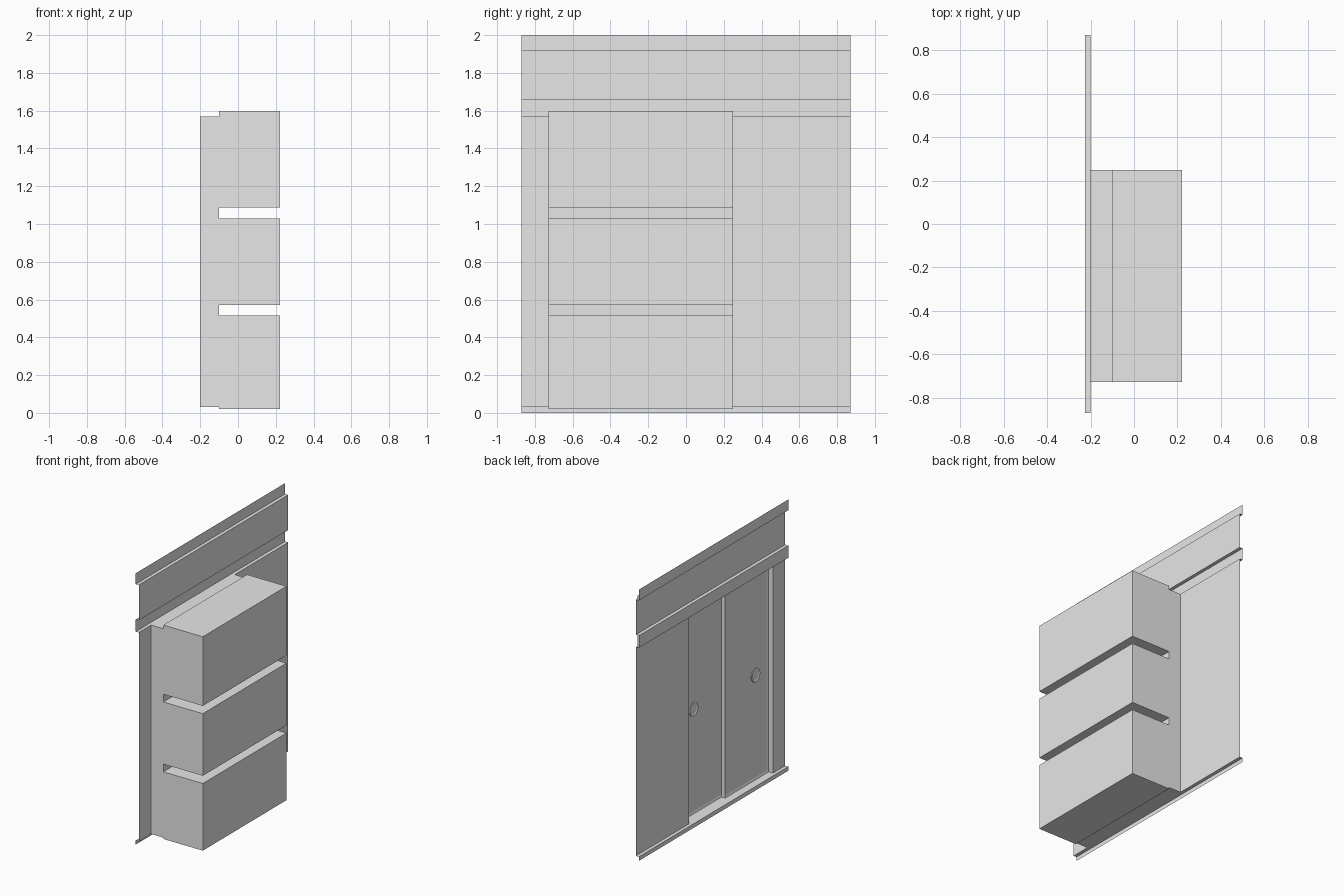
import bpy, bmesh, math
from mathutils import Matrix, Vector

cube = bpy.data.objects.get("Cube")
if cube:
    bpy.data.objects.remove(cube, do_unlink=True)

grey = bpy.data.materials.new("light grey")
grey.use_nodes = True
grey.diffuse_color = (0.8, 0.8, 0.8, 1)
grey.node_tree.nodes["Principled BSDF"].inputs["Base Color"].default_value = (0.8, 0.8, 0.8, 1)

WALL, RAIL, BACK, FRONT = -0.2, -0.225, -0.1, 0.222   # depths along x
Y0, Y1, END = -0.727, 0.248, 0.87                     # closet sides, wall end
SILL, LINTEL = 0.03, 1.57


def finish(name, bm):
    mesh = bpy.data.meshes.new(name)
    bm.to_mesh(mesh)
    bm.free()
    mesh.materials.append(grey)
    obj = bpy.data.objects.new(name, mesh)
    bpy.context.collection.objects.link(obj)
    return obj


def sheet(name, profile, y0, y1):
    """Open (x, z) profile drawn along y."""
    bm = bmesh.new()
    rows = [[bm.verts.new((x, y, z)) for x, z in profile] for y in (y1, y0)]
    for i in range(len(profile) - 1):
        bm.faces.new((rows[0][i], rows[0][i + 1], rows[1][i + 1], rows[1][i]))
    return finish(name, bm)


def box(lo, hi):
    bm = bmesh.new()
    bmesh.ops.create_cube(bm, size=1)
    lo, hi = Vector(lo), Vector(hi)
    bmesh.ops.scale(bm, vec=hi - lo, verts=bm.verts)
    bmesh.ops.translate(bm, vec=(lo + hi) / 2, verts=bm.verts)
    bm.normal_update()
    return bm


def remove_faces(bm, test):
    bmesh.ops.delete(bm, geom=[f for f in bm.faces if test(f.normal)], context='FACES')


# Wall with stepped rails
sheet("upper_wall", [(RAIL, 2.0), (RAIL, 1.92), (WALL, 1.92), (WALL, 1.66),
                     (RAIL, 1.66), (RAIL, LINTEL), (WALL, LINTEL)], -END, END)
sheet("bottom_rail", [(WALL, SILL), (RAIL, SILL), (RAIL, 0)], -END, END)
for name, a, b in (("right_wall_panel", -END, Y0), ("left_wall_panel", Y1, END)):
    sheet(name, [(WALL, LINTEL), (WALL, SILL)], a, b)

# Door channel, open to the room and to the compartments
bm = box((WALL, Y0, SILL), (BACK, Y1, LINTEL))
remove_faces(bm, lambda n: abs(n.x) > 0.9)
finish("door_channel", bm)

# Three storage compartments, open towards the doors
levels = [(0.02, 0.515), (0.572, 1.03), (1.087, 1.597)]
for name, (z0, z1) in zip(("lower", "middle", "upper"), levels):
    bm = box((BACK, Y0, z0), (FRONT, Y1, z1))
    remove_faces(bm, lambda n: n.x < -0.9)
    finish(name + "_compartment", bm)

# Shelf edges and end strips closing the gaps between compartments
edges = [levels[0][0], SILL, levels[0][1], levels[1][0],
         levels[1][1], levels[2][0], LINTEL, levels[2][1]]
for z0, z1 in zip(edges[::2], edges[1::2]):
    sheet("shelf_edge", [(BACK, z1), (BACK, z0)], Y0, Y1)

# Sliding doors with framed panels and round finger pulls
THICK, RECESS = 0.03, 0.005
middle, overlap = (Y0 + Y1) / 2, 0.02
for side, x, a, b, pull_y in (("right", -0.165, Y0, middle + overlap, Y0 + 0.148),
                              ("left", -0.135, middle - overlap, Y1, Y1 - 0.148)):
    bm = box((x, a, SILL), (x + THICK, b, LINTEL))
    for face in [f for f in bm.faces if abs(f.normal.x) > 0.9]:
        bmesh.ops.inset_region(bm, faces=[face], thickness=0.022)
        bmesh.ops.translate(bm, vec=-face.normal * RECESS, verts=face.verts)
    finish(side + "_door", bm)

    bm = bmesh.new()
    place = Matrix.Translation((x + RECESS, pull_y, 0.8)) @ Matrix.Rotation(-math.pi / 2, 4, 'Y')
    bmesh.ops.create_cone(bm, cap_ends=True, segments=24, radius1=0.05, radius2=0.05,
                          depth=0.012, matrix=place)
    bm.normal_update()
    cap = next(f for f in bm.faces if f.normal.x < -0.9)
    bmesh.ops.inset_region(bm, faces=[cap], thickness=0.014)
    bmesh.ops.translate(bm, vec=(RECESS, 0, 0), verts=cap.verts)
    finish(side + "_door_pull", bm)
